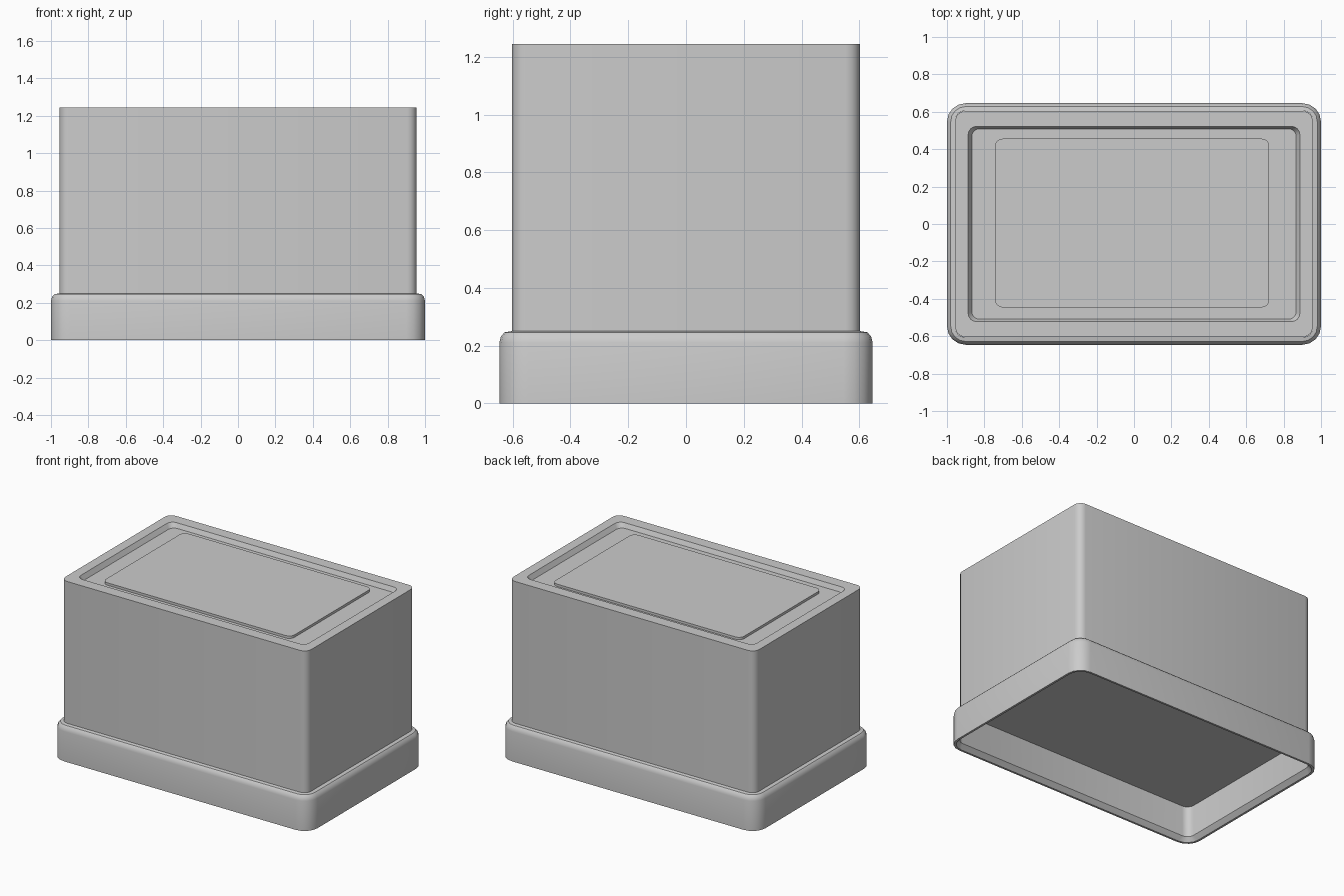
import bpy, bmesh, math

if "Cube" in bpy.data.objects:
    bpy.data.objects.remove(bpy.data.objects["Cube"])

def ring(hx, hy, r, z, n, cx=0.0, cy=0.0):
    """Rounded rectangle outline with n segments per corner."""
    pts = []
    for k, (sx, sy) in enumerate([(1, 1), (-1, 1), (-1, -1), (1, -1)]):
        for i in range(n + 1):
            a = math.pi / 2 * (k + i / n)
            pts.append((cx + sx * (hx - r) + r * math.cos(a),
                        cy + sy * (hy - r) + r * math.sin(a), z))
    return pts

def loft(name, rings, cap_start=True, cap_end=True, closed=False):
    """Skin a stack of outlines into one smooth-shaded object."""
    bm = bmesh.new()
    rows = [[bm.verts.new(p) for p in r] for r in rings]
    pairs = list(zip(rows, rows[1:]))
    if closed:
        pairs.append((rows[-1], rows[0]))
    for a, b in pairs:
        for i in range(len(a)):
            j = (i + 1) % len(a)
            bm.faces.new((a[i], a[j], b[j], b[i]))
    if cap_start:
        bm.faces.new(rows[0][::-1])
    if cap_end:
        bm.faces.new(rows[-1])
    bmesh.ops.recalc_face_normals(bm, faces=bm.faces)
    me = bpy.data.meshes.new(name)
    bm.to_mesh(me)
    bm.free()
    ob = bpy.data.objects.new(name, me)
    bpy.context.collection.objects.link(ob)
    bpy.ops.object.select_all(action='DESELECT')
    ob.select_set(True)
    bpy.context.view_layer.objects.active = ob
    bpy.ops.object.shade_smooth_by_angle(angle=math.radians(35))
    return ob

N = 4
PX, PY = -0.01, 0.005  # centre of the raised panel

# Body: walls, top border, shallow recess and raised centre panel
loft("container_body", [
    ring(0.955, 0.603, 0.05, 0.245, N),
    ring(0.955, 0.603, 0.05, 1.245, N),
    ring(0.887, 0.522, 0.045, 1.245, N),
    ring(0.867, 0.509, 0.04, 1.213, N),
    ring(0.733, 0.451, 0.04, 1.213, N, PX, PY),
    ring(0.733, 0.451, 0.04, 1.23, N, PX, PY),
])

# Lid skirt: hollow collar with rounded shoulder, open underneath
loft("lid_rim", [
    ring(0.957, 0.605, 0.05, 0.03, N),
    ring(0.985, 0.632, 0.09, 0.0, N),
    ring(1.0, 0.646, 0.1, 0.0, N),
    ring(1.0, 0.646, 0.1, 0.21, N),
    ring(0.994, 0.641, 0.095, 0.232, N),
    ring(0.98, 0.628, 0.08, 0.246, N),
    ring(0.955, 0.605, 0.05, 0.25, N),
], cap_start=False, cap_end=False, closed=True)
